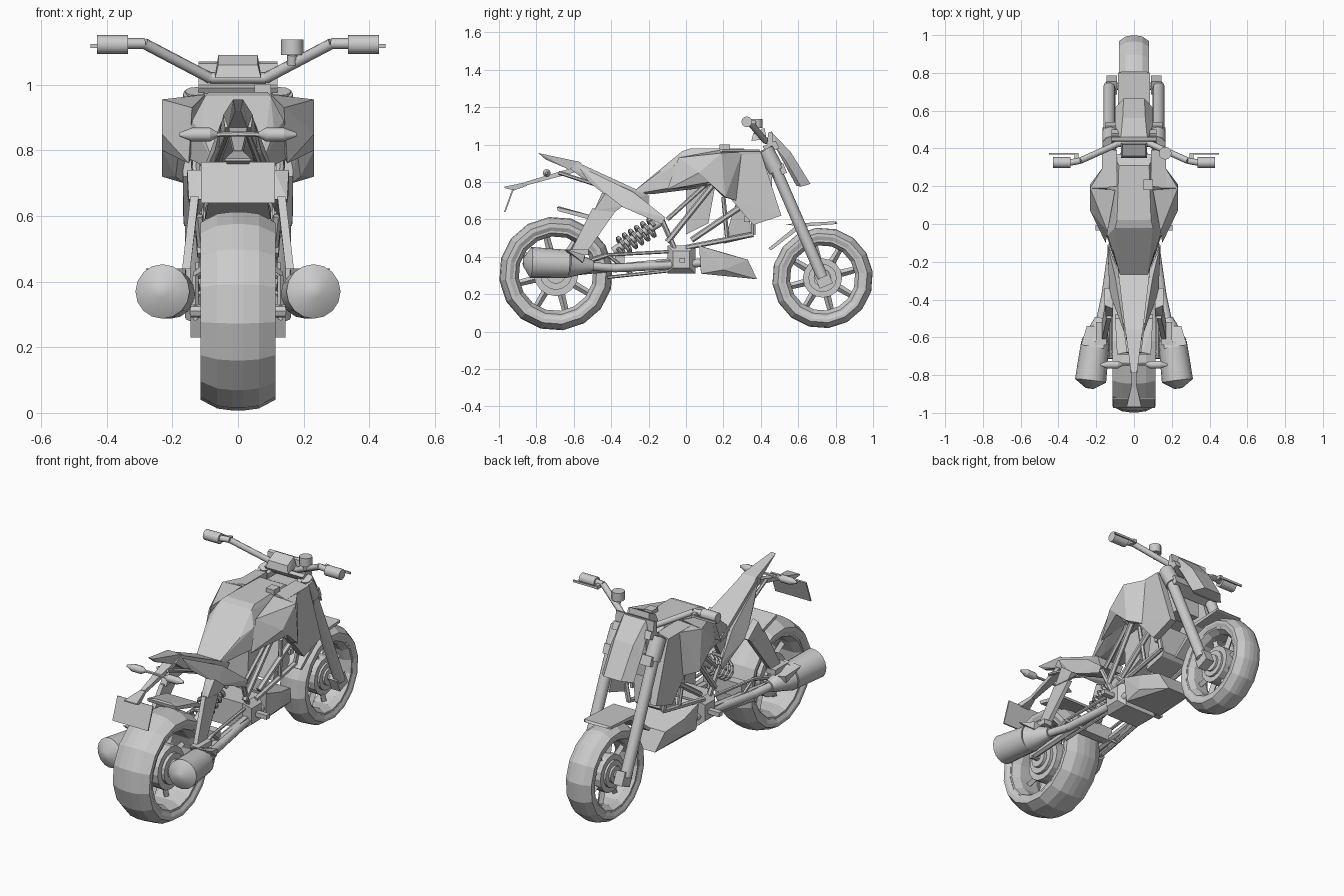
import bpy, bmesh, math
from mathutils import Vector, Matrix

GREY = bpy.data.materials.new("plain grey")
GREY.diffuse_color = (0.6, 0.6, 0.6, 1)


def make(name, bm, mirror=False):
    bmesh.ops.recalc_face_normals(bm, faces=bm.faces)
    me = bpy.data.meshes.new(name)
    bm.to_mesh(me)
    bm.free()
    me.materials.append(GREY)
    ob = bpy.data.objects.new(name, me)
    bpy.context.collection.objects.link(ob)
    if mirror:
        ob.modifiers.new("mirror", 'MIRROR')
    return ob


def hull(name, pts, both=False, mirror=False):
    """Convex solid; both = points on both sides joined, mirror = separate pair."""
    bm = bmesh.new()
    if both:
        pts = list(pts) + [(-x, y, z) for x, y, z in pts]
    for p in pts:
        bm.verts.new(p)
    r = bmesh.ops.convex_hull(bm, input=bm.verts[:])
    junk = {v for v in r["geom_interior"] if isinstance(v, bmesh.types.BMVert)}
    bmesh.ops.delete(bm, geom=list(junk), context='VERTS')
    bmesh.ops.dissolve_limit(bm, angle_limit=0.02, verts=bm.verts[:], edges=bm.edges[:])
    return make(name, bm, mirror)


def plate(name, pts, t, mirror=True):
    """Side panel: outline points thickened inwards by t."""
    return hull(name, pts + [(x - t, y, z) for x, y, z in pts], mirror=mirror)


def box(name, x0, x1, y0, y1, z0, z1, mirror=False):
    return hull(name, [(x, y, z) for x in (x0, x1) for y in (y0, y1) for z in (z0, z1)],
                mirror=mirror)


def rod(bm, a, b, r1, r2=None, n=8):
    a, b = Vector(a), Vector(b)
    d = b - a
    m = Matrix.Translation((a + b) / 2) @ d.to_track_quat('Z', 'Y').to_matrix().to_4x4()
    bmesh.ops.create_cone(bm, cap_ends=True, segments=n, radius1=r1,
                          radius2=r1 if r2 is None else r2, depth=d.length, matrix=m)


def tube(name, path, r, n=8, mirror=False):
    """Path of rods; r is one radius or a radius per point."""
    bm = bmesh.new()
    rs = r if isinstance(r, (list, tuple)) else [r] * len(path)
    for i in range(len(path) - 1):
        rod(bm, path[i], path[i + 1], rs[i], rs[i + 1], n)
    ob = make(name, bm, mirror)
    ob.data.shade_smooth()
    ob.data.set_sharp_from_angle(angle=math.radians(50))
    return ob


def ring(name, prof, cy, cz, n=16, off=7):
    """Closed profile (x, radius) turned around the wheel axle."""
    bm = bmesh.new()
    loops = []
    for i in range(n):
        a = math.radians(off) + 2 * math.pi * i / n
        loops.append([bm.verts.new((x, cy + r * math.cos(a), cz + r * math.sin(a)))
                      for x, r in prof])
    k = len(prof)
    for i in range(n):
        p, q = loops[i], loops[(i + 1) % n]
        for j in range(k):
            bm.faces.new((p[j], p[(j + 1) % k], q[(j + 1) % k], q[j]))
    return make(name, bm)


def sym(half):
    return half + [(-x, r) for x, r in reversed(half)]


def wheel(label, cy, cz, R, w, rim, hub):
    ring(label + "_tyre", sym([(w * .9, rim), (w, rim + .02), (w, R * .89), (w * .55, R * .98),
                               (w * .15, R)]), cy, cz)
    ring(label + "_rim", sym([(w * .88, rim + .01), (w * .88, rim - .01), (w * .5, rim - .03)]),
         cy, cz)
    bm = bmesh.new()
    for i in range(8):                                   # spokes
        a = 2 * math.pi * i / 8 + .25
        c, s = math.cos(a), math.sin(a)
        rod(bm, (0, cy + .04 * c, cz + .04 * s),
            (0, cy + (rim - .02) * c, cz + (rim - .02) * s), .022, .017, 4)
    make(label + "_spokes", bm)
    bm = bmesh.new()
    for r, x in ((hub, .55), (hub * .72, .7), (hub * .45, .85)):   # stepped hub
        rod(bm, (-w * x, cy, cz), (w * x, cy, cz), r, n=16)
    rod(bm, (-w - .03, cy, cz), (w + .03, cy, cz), .02)
    make(label + "_hub", bm)


wheel("rear_wheel", -.695, .31, .305, .115, .23, .12)
wheel("front_wheel", .73, .287, .27, .08, .205, .105)

# front fork, clamps and fender
tube("fork_leg", [(.13, .43, .98), (.13, .73, .29)], .031, 12, True)
tube("fork_sleeve", [(.125, .425, .972), (.125, .485, .86)], .043, 12, True)
hull("fork_foot", [(x, .735 + a, .28 + b) for x in (.09, .145)
                   for a, b in ((-.05, .02), (.02, .05), (.05, -.02), (-.02, -.05))], mirror=True)
hull("top_clamp", [(.12, .41, .99), (.12, .48, 1.02), (.12, .43, .96), (.12, .5, .98)], True)
hull("lower_clamp", [(.15, .45, .87), (.15, .52, .9), (.15, .47, .82), (.15, .54, .85)], True)
hull("front_fender", [(.085, .53, .575), (.085, .80, .59), (.06, .81, .58), (.085, .61, .56),
                      (.085, .80, .575)], True)
hull("front_fender_rear", [(.085, .44, .445), (.085, .455, .435), (.085, .60, .575),
                           (.085, .62, .56)], True)

# handlebar, controls and dash
tube("handlebar", [(0, .43, 1.02), (.085, .425, 1.02), (.285, .335, 1.125), (.34, .325, 1.125)],
     .017, 8, True)
tube("grip", [(.335, .325, 1.122), (.43, .325, 1.122)], .029, 12, True)
box("lever", .30, .45, .368, .376, 1.112, 1.124, True)
box("lever_mount", .295, .315, .33, .375, 1.11, 1.13, True)
tube("fluid_pot", [(.165, .375, 1.09), (.165, .375, 1.138)], .034, 12)
tube("fluid_pot_stem", [(.165, .38, 1.06), (.165, .375, 1.09)], .015)
hull("dash", [(.07, .35, 1.02), (.06, .36, 1.06), (.06, .42, 1.09), (.07, .43, 1.03)], True)
hull("dash_bracket", [(.12, .44, 1.065), (.12, .46, 1.07), (.12, .43, .98), (.12, .47, .98)], True)

# headlight mask
hull("headlight_mask", [(.07, .455, 1.07), (.09, .47, 1.0), (.06, .56, .96), (.055, .665, .79),
                        (.1, .615, .775), (.1, .53, .92), (.07, .59, .78)], True)

# tank core, flared wings, knee panels and radiator shrouds
hull("tank", [(.07, -.28, .735), (.07, -.28, .75), (.11, -.14, .855), (.14, -.06, .89),
              (.1, -.02, .965), (.09, .02, .978), (.08, .31, .978), (.11, .37, .93),
              (.16, -.02, .78), (.15, .12, .79), (.14, .34, .8), (.07, -.18, .735)], True)
box("filler_cap", .05, .10, .18, .235, .97, 1.0)
hull("wing", [(.232, .12, .80), (.232, .19, .955), (.232, .21, .72), (.165, .30, .96),
              (.165, .27, .70), (.18, .14, .80), (.19, .2, .72), (.14, .19, .965)], mirror=True)
plate("radiator_shroud", [(.168, .26, .94), (.168, .40, .96), (.168, .51, .62), (.165, .36, .57),
                          (.168, .23, .72)], .04)
hull("shroud_top", [(.17, .19, .962), (.17, .40, .962), (.09, .2, .975), (.09, .39, .975),
                    (.16, .4, .9), (.1, .4, .9), (.1, .2, .88)], mirror=True)
hull("knee_panel", [(.232, .13, .8), (.232, .19, .955), (.232, .07, .85), (.14, -.04, .93),
                    (.17, -.02, .79), (.1, .18, .97), (.14, .1, .78), (.15, -.1, .76)],
     mirror=True)
box("steering_head", -.07, .07, .36, .46, .74, .95)

# seat and spiked tail
hull("seat", [(.07, -.28, .75), (.045, -.58, .905), (.04, -.62, .87), (.04, -.54, .81),
              (.06, -.32, .7), (.09, -.2, .73), (.07, -.2, .68)], True)
hull("tail_spike", [(.015, -.79, .955), (.045, -.57, .908), (.03, -.62, .865),
                    (.008, -.75, .92), (.045, -.5, .84)], True)
hull("seat_side_panel", [(.05, -.58, .89), (.08, -.42, .80), (.10, -.28, .745), (.14, -.11, .61),
                         (.14, -.13, .575), (.13, -.36, .675), (.07, -.52, .80), (.11, -.2, .62),
                         (.06, -.3, .73)], mirror=True)
hull("exhaust_bracket", [(.11, -.45, .74), (.155, -.43, .74), (.155, -.34, .67), (.11, -.34, .67),
                         (.11, -.49, .65), (.15, -.49, .65), (.15, -.38, .64)], mirror=True)
plate("bracket_leg", [(.145, -.50, .66), (.145, -.38, .64), (.17, -.52, .44), (.17, -.61, .44)],
      .025)
box("bracket_foot", .145, .20, -.64, -.52, .41, .44, True)

# rear fender, licence plate, indicators
hull("rear_fender", [(.09, -.69, .665), (.09, -.685, .645), (.10, -.5, .62), (.10, -.48, .59),
                     (.05, -.68, .67)], True)
hull("plate_arm", [(.03, -.61, .875), (.03, -.6, .85), (.012, -.86, .80), (.012, -.86, .78)], True)
hull("plate_arm_end", [(.012, -.85, .80), (.012, -.85, .78), (.04, -.97, .775),
                       (.04, -.97, .768), (.03, -.92, .755)], True)
hull("licence_plate", [(.112, -.973, .64), (.112, -.965, .64), (.112, -.928, .765),
                       (.112, -.92, .762)], True)
tube("indicator_stem", [(0, -.745, .85), (.07, -.745, .848)], .008, 6, True)
tube("indicator", [(.06, -.745, .848), (.085, -.745, .848), (.14, -.745, .848),
                   (.178, -.745, .848)], [.006, .021, .021, .006], 10, True)

# exhausts: pipe, cone, can and end cap
tube("exhaust_can", [(.235, -.87, .372), (.23, -.83, .37), (.205, -.63, .362), (.175, -.50, .35)],
     [.022, .083, .075, .032], 16, True)
hull("heat_shield", [(.15, -.54, .39), (.25, -.54, .41), (.28, -.64, .44), (.16, -.66, .44),
                     (.25, -.55, .37), (.16, -.62, .37)], mirror=True)
tube("exhaust_pipe", [(.18, -.52, .35), (.15, -.38, .34), (.11, -.1, .355), (.09, .1, .37)],
     .023, 8, True)

# swingarm lattice
for i, (a, b, r) in enumerate((((.1, 0, .38), (.13, -.7, .31), .02),
                               ((.1, -.05, .43), (.13, -.42, .41), .009),
                               ((.13, -.42, .41), (.13, -.7, .32), .012),
                               ((.1, -.05, .33), (.13, -.42, .29), .009),
                               ((.13, -.42, .41), (.11, -.28, .30), .009))):
    tube("swingarm_bar_%d" % i, [a, b], r, 6, True)
box("swingarm_bridge", -.12, .12, -.38, -.33, .33, .41)

# shock absorber with coil spring
top, low = Vector((0, -.13, .59)), Vector((0, -.39, .43))
tube("shock_rod", [low, top], .022, 10)
axis = (top - low).normalized()
side = Vector((1, 0, 0))
up = axis.cross(side)
tube("shock_spring", [low + (top - low) * (.1 + .75 * i / 60) +
                      (side * math.cos(i * math.pi / 5) + up * math.sin(i * math.pi / 5)) * .048
                      for i in range(61)], .011, 6)

# engine pivot block with foot pegs, belly pan, radiator
hull("pivot_block", [(.10, y, z) for y in (-.1, .05) for z in (.31, .46)] +
     [(.135, y, z) for y in (-.07, .02) for z in (.34, .43)], True)
box("foot_peg", .12, .205, -.035, -.005, .37, .395, True)
hull("belly_pan", [(.13, .07, .46), (.12, .08, .31), (.10, .33, .385), (.07, .38, .28),
                   (.13, .2, .33), (.13, .2, .42)], True)
hull("air_box", [(.07, 0, .8), (.07, .16, .8), (.06, .0, .52), (.06, .12, .58)], True)
hull("radiator", [(.10, .27, .70), (.10, .33, .70), (.08, .35, .52), (.08, .2, .47),
                  (.08, .33, .5)], True)
box("radiator_cap", .10, .115, .31, .34, .585, .615, True)

# trellis frame
for i, (a, b, r) in enumerate((((.11, -.1, .48), (.13, .14, .78), .016),
                               ((.10, -.05, .42), (.12, -.13, .60), .014),
                               ((.11, .03, .49), (.13, .34, .70), .016),
                               ((.11, .0, .45), (.11, .36, .52), .014),
                               ((.11, .36, .52), (.13, .36, .62), .014),
                               ((.11, .22, .50), (.13, .20, .72), .012),
                               ((.12, -.1, .6), (.13, .1, .78), .012),
                               ((.08, -.28, .72), (.03, -.68, .85), .01))):
    tube("frame_bar_%d" % i, [a, b], r, 6, True)
